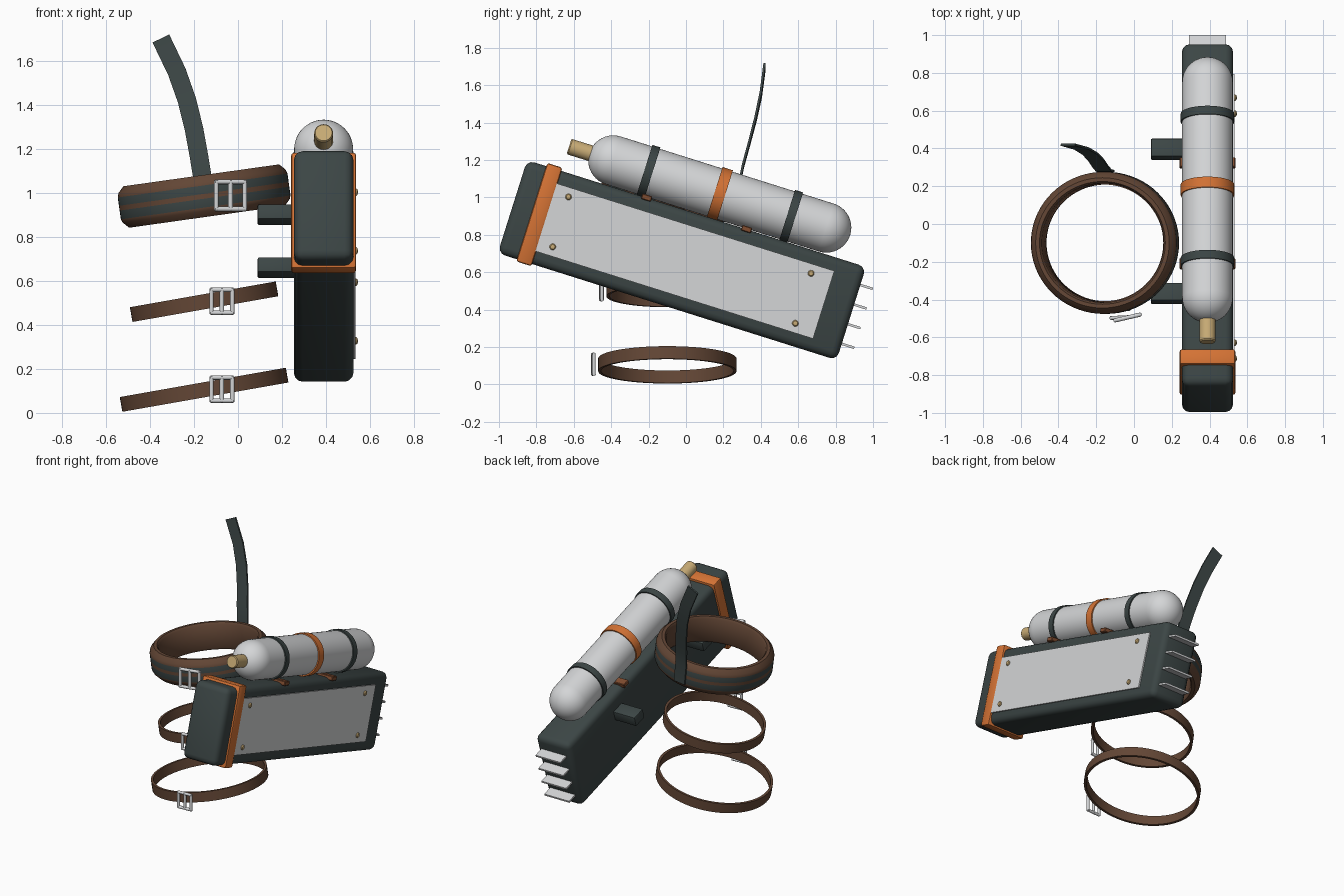
import bpy, bmesh, math
from mathutils import Matrix, Vector

if "Cube" in bpy.data.objects:
    bpy.data.objects.remove(bpy.data.objects["Cube"])

def material(name, rgb):
    m = bpy.data.materials.new(name)
    m.diffuse_color = (*rgb, 1)
    m.use_nodes = True
    m.node_tree.nodes["Principled BSDF"].inputs["Base Color"].default_value = m.diffuse_color
    return m

SLATE = material("dark slate", (0.045, 0.061, 0.060))
ORANGE = material("orange", (0.66, 0.17, 0.035))
STEEL = material("light steel", (0.66, 0.67, 0.68))
BROWN = material("brown leather", (0.125, 0.062, 0.036))
RUST = material("rust leather", (0.22, 0.075, 0.03))
BRASS = material("brass", (0.58, 0.41, 0.18))

T = Matrix.Translation
def R(deg, axis):
    return Matrix.Rotation(math.radians(deg), 4, axis)

def finish(name, bm, mats, matrix, smooth=True):
    bmesh.ops.recalc_face_normals(bm, faces=bm.faces)
    me = bpy.data.meshes.new(name)
    bm.to_mesh(me)
    bm.free()
    ob = bpy.data.objects.new(name, me)
    bpy.context.collection.objects.link(ob)
    for m in mats:
        me.materials.append(m)
    ob.matrix_world = matrix
    if smooth:
        bpy.ops.object.select_all(action='DESELECT')
        ob.select_set(True)
        bpy.context.view_layer.objects.active = ob
        bpy.ops.object.shade_smooth_by_angle(angle=math.radians(35))
    return ob

def box(name, size, centre, mat, base=Matrix(), bevel=0, segs=2):
    bm = bmesh.new()
    bmesh.ops.create_cube(bm, size=1)
    bmesh.ops.scale(bm, vec=size, verts=bm.verts)
    if bevel:
        bmesh.ops.bevel(bm, geom=bm.edges[:], offset=bevel, segments=segs,
                        profile=0.5, affect='EDGES')
    return finish(name, bm, [mat], base @ T(centre), bevel > 0)

def lathe(name, profile, mats, matrix, closed=False, sx=1.0, segs=64, rule=None):
    """Spin an (r, z) profile around z; rule gives a material index per segment."""
    bm = bmesh.new()
    rings = [[bm.verts.new((sx * r * math.cos(a), r * math.sin(a), z)) for r, z in profile]
             for a in (2 * math.pi * i / segs for i in range(segs))]
    n = len(profile)
    for i in range(segs):
        a, b = rings[i], rings[(i + 1) % segs]
        for j in range(n if closed else n - 1):
            k = (j + 1) % n
            f = bm.faces.new((a[j], b[j], b[k], a[k]))
            if rule:
                f.material_index = rule(profile[j], profile[k])
    bmesh.ops.remove_doubles(bm, verts=bm.verts, dist=1e-5)
    return finish(name, bm, mats, matrix)

def hoop(ri, ro, h):
    return [(ri, -h / 2), (ro, -h / 2), (ro, h / 2), (ri, h / 2)]

# --- tilted pack: local x across, y along the body, z away from its top face
PACK = T((0.389, -0.022, 0.665)) @ R(-17.5, 'X')
box("pack_body", (0.27, 1.90, 0.522), (0, 0, 0), SLATE, PACK, 0.04, 3)
box("front_band", (0.295, 0.085, 0.552), (0, -0.80, 0.003), ORANGE, PACK, 0.012)
box("side_panel", (0.012, 1.59, 0.38), (0.138, 0, 0), STEEL, PACK)
for i, (u, v) in enumerate([(-.68, .14), (-.68, -.14), (.68, .14), (.68, -.14)]):
    lathe(f"panel_rivet_{i}", [(0, -.004), (.017, -.004), (.017, .004), (.012, .010), (0, .012)],
          [BRASS], PACK @ T((0.144, u, v)) @ R(90, 'Y'), segs=16)
for i in range(4):
    box(f"rear_fin_{i}", (0.195, 0.10, 0.013), (0, 0.97, 0.16 - 0.11 * i), STEEL, PACK)
for i, s in enumerate((-1, 1)):
    box(f"tank_saddle_{i}", (0.295, 0.055, 0.03), (0, s * 0.28, 0.262), RUST, PACK, 0.004, 1)
    box(f"mount_block_{i}", (0.19, 0.10, 0.072), (-0.205, s * 0.40, 0.12), SLATE, PACK, 0.008)

# --- tank lying on the pack
TANK = PACK @ T((0, 0.087, 0.398)) @ R(-90, 'X')
r, half = 0.134, 0.597
dome = [(r * math.cos(t), half + r * math.sin(t)) for t in (math.pi / 2 * i / 10 for i in range(10))]
dome.append((0, half + r))
lathe("tank", [(q, -z) for q, z in reversed(dome)] + dome, [STEEL], TANK, segs=48)
for name, z, w, m in (("tank_band_front", -.40, .045, SLATE), ("tank_band_rear", .40, .045, SLATE),
                      ("tank_band_middle", 0, .058, ORANGE)):
    lathe(name, hoop(.125, .142, w), [m], TANK @ T((0, 0, z)), True, segs=48)
lathe("tank_nozzle", [(0, -.845), (.038, -.845), (.043, -.838), (.043, -.69), (0, -.69)],
      [BRASS], TANK, segs=24)

# --- wide belt with two dark stripes
X0, Y0, SX = -0.154, -0.10, 1.035
belt = [(.315, -.08), (.325, -.095), (.345, -.095), (.37, -.068), (.376, -.052), (.376, -.012),
        (.376, .01), (.376, .048), (.37, .068), (.345, .095), (.325, .095), (.315, .08)]
def stripe(a, b):
    z = (a[1] + b[1]) / 2
    return int(a[0] > .375 and b[0] > .375 and not -.012 < z < .01)
lathe("wide_belt", belt, [BROWN, SLATE], T((X0, Y0, 0.985)) @ R(-8, 'Y'), True, SX, 72, stripe)

# --- two thin straps below
for name, z, ro in (("middle_strap", .505, .325), ("lower_strap", .105, .37)):
    lathe(name, hoop(ro - .016, ro, .068), [BROWN], T((X0, Y0, z)) @ R(-10, 'Y'), True, SX, 72)

# --- buckles: rod frame with a centre bar
def buckle(name, w, h, rod, matrix):
    bm = bmesh.new()
    x, z = w / 2 - rod, h / 2 - rod
    bars = [((s * x, -z), (s * x, z)) for s in (-1, 0, 1)]
    bars += [((-x, s * z), (x, s * z)) for s in (-1, 1)]
    for (ax, az), (bx, bz) in bars:
        a, b = Vector((ax, 0, az)), Vector((bx, 0, bz))
        rot = (b - a).to_track_quat('Z', 'Y').to_matrix().to_4x4()
        bmesh.ops.create_cone(bm, cap_ends=True, segments=12, radius1=rod, radius2=rod,
                              depth=(b - a).length + rod, matrix=T((a + b) / 2) @ rot)
    finish(name, bm, [STEEL], matrix)

buckle("wide_belt_buckle", .155, .145, .011, T((-.034, -.495, .988)) @ R(13, 'Z'))
buckle("middle_strap_buckle", .115, .125, .010, T((-.073, -.452, .507)) @ R(3, 'Z'))
buckle("lower_strap_buckle", .115, .125, .010, T((-.073, -.495, .108)) @ R(3, 'Z'))

# --- loose strap rising from the back of the belt
path = [Vector(p) for p in ((-.145, .280, .93), (-.160, .283, 1.06), (-.178, .305, 1.17),
                            (-.200, .338, 1.29), (-.232, .372, 1.42), (-.278, .400, 1.55),
                            (-.350, .420, 1.70))]
bm = bmesh.new()
rows = []
for i, p in enumerate(path):
    d = path[min(i + 1, len(path) - 1)] - path[max(i - 1, 0)]
    side = Vector((d.z, 0, -d.x)).normalized() * .042
    off = side.cross(d).normalized() * .006
    rows.append([bm.verts.new(p + a * side + b * off)
                 for a, b in ((-1, -1), (1, -1), (1, 1), (-1, 1))])
for a, b in zip(rows, rows[1:]):
    for j in range(4):
        k = (j + 1) % 4
        bm.faces.new((a[j], a[k], b[k], b[j]))
bm.faces.new(rows[0])
bm.faces.new(rows[-1])
finish("loose_strap", bm, [SLATE], Matrix())
